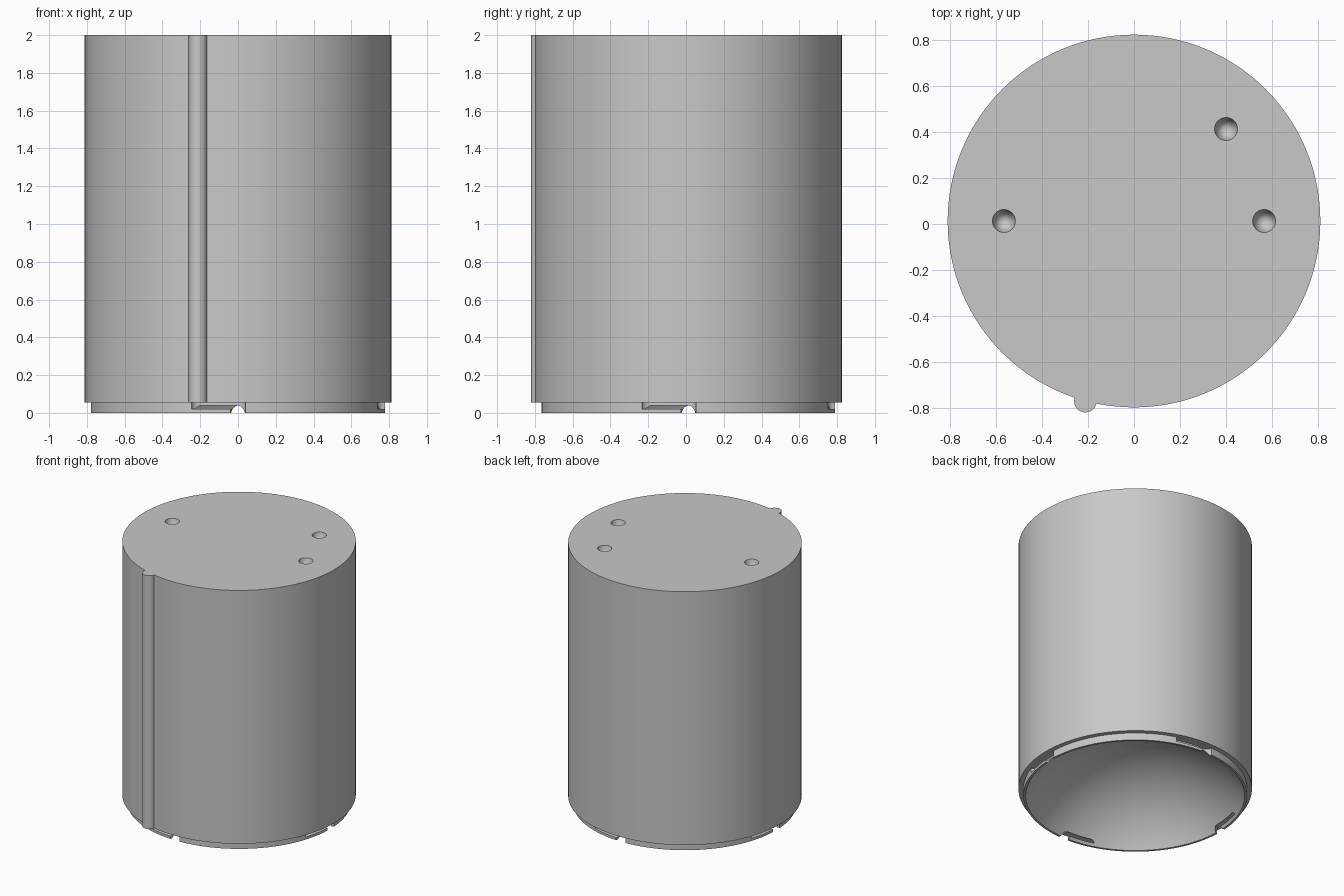
import bpy, bmesh
from math import sin, cos, pi, radians
from mathutils import Matrix, Vector

cube = bpy.data.objects.get("Cube")
if cube:
    bpy.data.objects.remove(cube, do_unlink=True)

# Main dimensions
HEIGHT, RADIUS, RIM_RADIUS, BORE = 2.0, 0.812, 0.778, 0.762
RIM_Z = 0.055
CAP_ANGLE = radians(60)      # steepness of the hollow at its edge
PIN = 0.04                   # radius of the pin the locks receive
SLOT_Z = (0.02, 0.054)
CENTRE = Vector((0, 0.013, 0))
SEGMENTS = 128

grey = bpy.data.materials.new("Light grey")
grey.use_nodes = True
grey.diffuse_color = (0.58, 0.58, 0.58, 1)
grey.node_tree.nodes["Principled BSDF"].inputs["Base Color"].default_value = grey.diffuse_color


def make_object(name, bm):
    bmesh.ops.recalc_face_normals(bm, faces=bm.faces)
    mesh = bpy.data.meshes.new(name)
    bm.to_mesh(mesh)
    bm.free()
    mesh.materials.append(grey)
    obj = bpy.data.objects.new(name, mesh)
    bpy.context.collection.objects.link(obj)
    return obj


def polar(r, angle, z=0):
    return CENTRE + Vector((r * cos(angle), r * sin(angle), z))


def lathe(name, profile):
    bm = bmesh.new()
    verts = [bm.verts.new((r, 0, z)) for r, z in profile]
    edges = [bm.edges.new(pair) for pair in zip(verts, verts[1:])]
    bmesh.ops.spin(bm, geom=verts + edges, cent=(0, 0, 0), axis=(0, 0, 1),
                   angle=2 * pi, steps=SEGMENTS)
    bmesh.ops.remove_doubles(bm, verts=bm.verts, dist=0.0001)
    bmesh.ops.translate(bm, verts=bm.verts, vec=CENTRE)
    return make_object(name, bm)


def cone(name, base, r1, r2, depth, segments=32):
    bm = bmesh.new()
    place = Matrix.Translation(base + Vector((0, 0, depth / 2)))
    bmesh.ops.create_cone(bm, cap_ends=True, segments=segments, radius1=r1,
                          radius2=r2, depth=depth, matrix=place)
    return make_object(name, bm)


def arc_block(name, start, end, inner, outer, z0, z1, steps=12):
    bm = bmesh.new()
    rings = []
    for i in range(steps + 1):
        a = start + (end - start) * i / steps
        ring = [(inner, z0), (outer, z0), (outer, z1), (inner, z1)]
        rings.append([bm.verts.new(polar(r, a, z)) for r, z in ring])
    for a, b in zip(rings, rings[1:]):
        for k in range(4):
            n = (k + 1) % 4
            bm.faces.new((a[k], a[n], b[n], b[k]))
    bm.faces.new(rings[0])
    bm.faces.new(rings[-1])
    return make_object(name, bm)


def cut(target, cutter):
    cutter.hide_render = True
    mod = target.modifiers.new("Cut", 'BOOLEAN')
    mod.operation = 'DIFFERENCE'
    mod.solver = 'EXACT'
    mod.object = cutter
    bpy.context.view_layer.objects.active = target
    bpy.ops.object.modifier_apply(modifier=mod.name)
    bpy.data.objects.remove(cutter, do_unlink=True)


# Body: cylinder with a stepped rim and a shallow spherical hollow underneath
ball = BORE / sin(CAP_ANGLE)
angles = [CAP_ANGLE * (1 - i / 32) for i in range(33)]
hollow = [(ball * sin(a), ball * (cos(a) - cos(CAP_ANGLE))) for a in angles]
body = lathe("body", [(0, HEIGHT), (RADIUS, HEIGHT), (RADIUS, RIM_Z),
                      (RIM_RADIUS, RIM_Z), (RIM_RADIUS, 0)] + hollow)

# Steep conical holes in the top
for angle in (0, 45, 180):
    tip = polar(0.567, radians(angle), HEIGHT - 0.25)
    cut(body, cone("hole_cutter", tip, 0, 0.054, 0.27))

# Four bayonet locks: a pin entry from below and a round-ended sideways slot
slot_height = SLOT_Z[1] - SLOT_Z[0]
for quarter in range(4):
    a = quarter * pi / 2
    end = a - radians(15.5)
    cut(body, cone("entry_cutter", polar(RIM_RADIUS, a, -0.05), PIN, PIN, SLOT_Z[1] + 0.05))
    cut(body, arc_block("slot_cutter", end, a, RIM_RADIUS - PIN, RIM_RADIUS + PIN, *SLOT_Z))
    cut(body, cone("slot_end_cutter", polar(RIM_RADIUS, end, SLOT_Z[0]), PIN, PIN, slot_height))

# Guide rib down the side
rib = cone("guide_rib", Vector((-0.212, -0.772, RIM_Z)), 0.049, 0.049, HEIGHT - RIM_Z)

for obj in (body, rib):
    bpy.ops.object.select_all(action='DESELECT')
    obj.select_set(True)
    bpy.context.view_layer.objects.active = obj
    bpy.ops.object.shade_smooth_by_angle(angle=radians(30))
